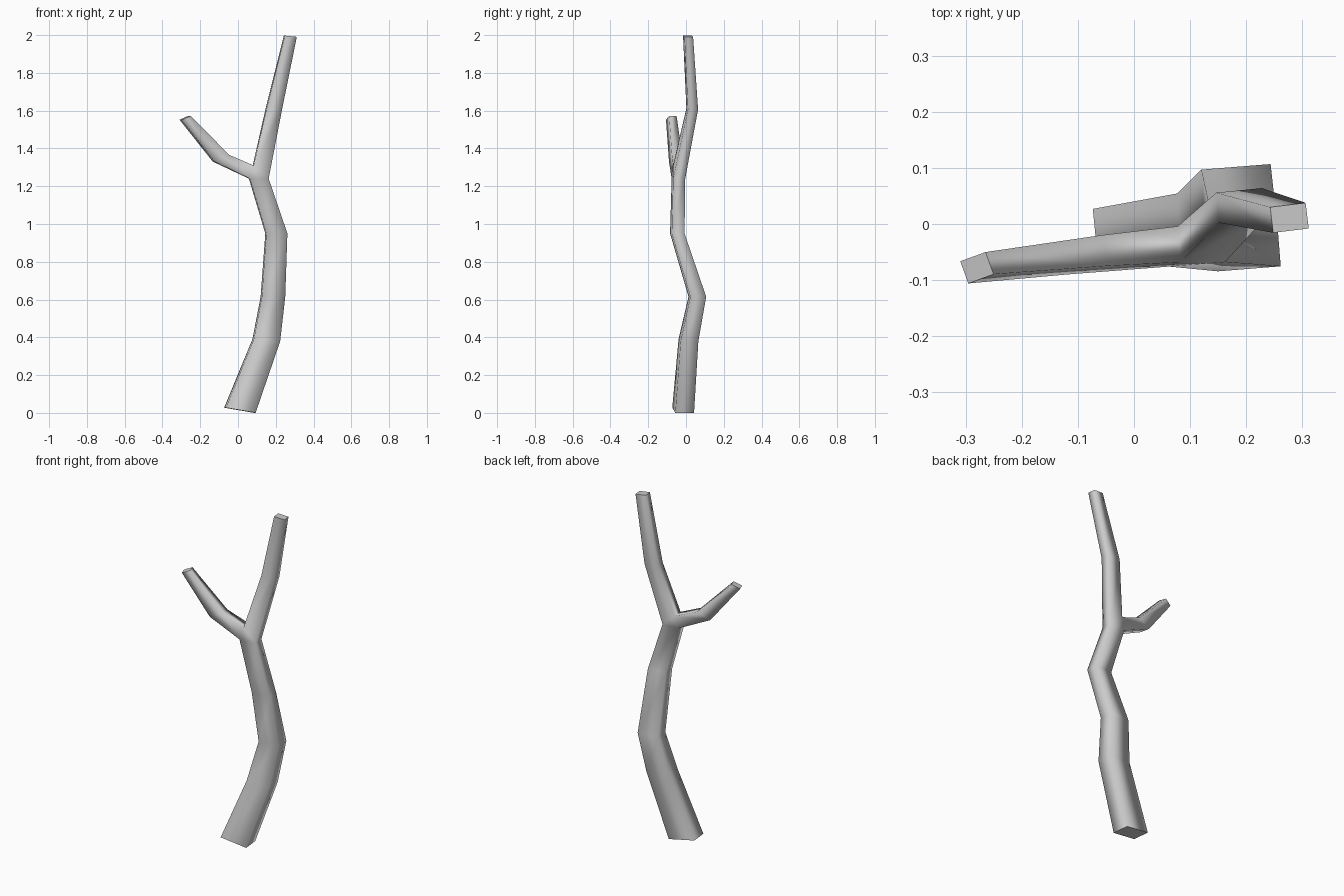
import bpy, bmesh
from math import sin, cos
from mathutils import Vector

if "Cube" in bpy.data.objects:
    bpy.data.objects.remove(bpy.data.objects["Cube"])

bm = bmesh.new()


def ring(x, y, z, hw, hd, tilt=0.0, yaw=0.08):
    """Four corners: back-left, front-left, front-right, back-right."""
    u = Vector((cos(yaw) * cos(tilt), sin(yaw) * cos(tilt), sin(tilt))) * hw
    v = Vector((-sin(yaw), cos(yaw), 0)) * hd
    c = Vector((x, y, z))
    return [bm.verts.new(c + a * u + b * v)
            for a, b in ((-1, 1), (-1, -1), (1, -1), (1, 1))]


def bridge(rings):
    for a, b in zip(rings, rings[1:]):
        for i in range(4):
            j = (i + 1) % 4
            bm.faces.new((a[i], a[j], b[j], b[i]))


# lower trunk
base = ring(0.010, -0.015, 0.014, 0.080, 0.050, -0.17, 0.10)
fork = ring(0.110, -0.040, 1.240, 0.050, 0.032, 0.0)
bridge([base,
        ring(0.150, 0.013, 0.385, 0.070, 0.047, -0.08),
        ring(0.185, 0.060, 0.615, 0.062, 0.042),
        ring(0.203, -0.046, 0.950, 0.056, 0.034),
        fork])

# fork: crotch points split the trunk into main stem and side branch
crotch = [bm.verts.new((0.078, -0.004, 1.31)), bm.verts.new((0.083, -0.068, 1.31))]
bm.faces.new((fork[1], fork[2], crotch[1]))
bm.faces.new((fork[3], fork[0], crotch[0]))

# main stem
stem_tip = ring(0.277, 0.011, 1.994, 0.032, 0.023, -0.10, 0.12)
bridge([[crotch[0], crotch[1], fork[2], fork[3]],
        ring(0.190, 0.033, 1.610, 0.041, 0.027, -0.08, 0.10),
        stem_tip])

# side branch
branch_tip = ring(-0.280, -0.078, 1.562, 0.026, 0.021, 0.40, 0.35)
bridge([[fork[0], fork[1], crotch[1], crotch[0]],
        ring(-0.090, -0.055, 1.348, 0.043, 0.028, 0.42, 0.20),
        branch_tip])

# flat cut ends
caps = [bm.faces.new(r) for r in (base, stem_tip, branch_tip)]
bmesh.ops.recalc_face_normals(bm, faces=bm.faces)
for f in bm.faces:
    f.smooth = True
for f in caps:
    f.smooth = False
    for e in f.edges:
        e.smooth = False

mesh = bpy.data.meshes.new("tree_trunk")
bm.to_mesh(mesh)
bm.free()
bpy.context.collection.objects.link(bpy.data.objects.new("tree_trunk", mesh))
